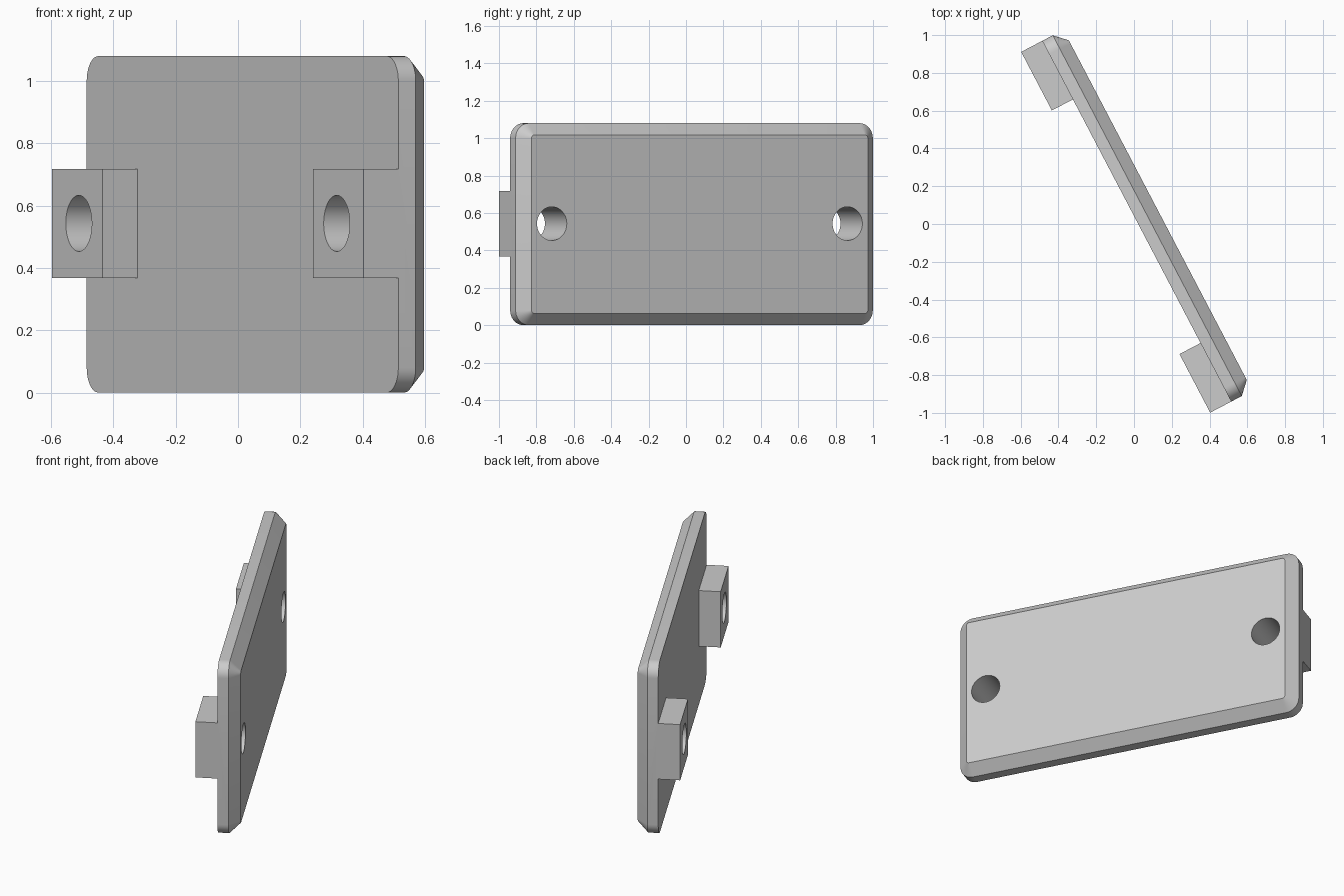
import bpy, bmesh, math
from mathutils import Matrix, Vector

cube = bpy.data.objects.get("Cube")
if cube:
    bpy.data.objects.remove(cube, do_unlink=True)

# Plate sizes, in its own frame: x along the plate, y through it, z up
LENGTH, HEIGHT, HALF = 2.156, 1.08, 0.063
CORNER, BLOCK, DEPTH = 0.08, 0.35, 0.126
HOLE_RADIUS, HOLE_INSET = 0.09, 0.186

grey = bpy.data.materials.new("plain grey")
grey.use_nodes = True
grey.diffuse_color = (0.6, 0.6, 0.6, 1)
grey.node_tree.nodes["Principled BSDF"].inputs["Base Color"].default_value = (0.6, 0.6, 0.6, 1)


def make_object(name, bm):
    bmesh.ops.recalc_face_normals(bm, faces=bm.faces)
    mesh = bpy.data.meshes.new(name)
    bm.to_mesh(mesh)
    bm.free()
    mesh.materials.append(grey)
    obj = bpy.data.objects.new(name, mesh)
    bpy.context.collection.objects.link(obj)
    return obj


def rounded_ring(bm, inset, y, steps=10):
    """Rounded rectangle outline, inset evenly all round."""
    radius = CORNER - inset
    verts = []
    for i, (sx, sz) in enumerate([(1, 1), (-1, 1), (-1, -1), (1, -1)]):
        cx, cz = sx * (LENGTH / 2 - CORNER), sz * (HEIGHT / 2 - CORNER)
        for k in range(steps + 1):
            a = math.pi / 2 * (i + k / steps)
            verts.append(bm.verts.new((cx + radius * math.cos(a), y,
                                       HEIGHT / 2 + cz + radius * math.sin(a))))
    return verts


# Plate with rounded corners and one bevelled face
bm = bmesh.new()
rings = [rounded_ring(bm, 0, 0), rounded_ring(bm, 0, HALF), rounded_ring(bm, HALF, 2 * HALF)]
for low, high in zip(rings, rings[1:]):
    for i in range(len(low)):
        j = (i + 1) % len(low)
        bm.faces.new((low[i], low[j], high[j], high[i]))
bm.faces.new(rings[0])
bm.faces.new(rings[-1])
plate = make_object("mounting_plate", bm)


def combine(tool, operation):
    mod = plate.modifiers.new("combine", "BOOLEAN")
    mod.operation, mod.solver, mod.object = operation, "EXACT", tool
    bpy.context.view_layer.update()
    with bpy.context.temp_override(object=plate, active_object=plate):
        bpy.ops.object.modifier_apply(modifier=mod.name)
    bpy.data.objects.remove(tool, do_unlink=True)


bpy.context.view_layer.objects.active = plate
# Square blocks, flush with the plate ends
for side in (-1, 1):
    bm = bmesh.new()
    centre = Vector((side * (LENGTH - BLOCK) / 2, -DEPTH / 2, HEIGHT / 2 + 0.003))
    bmesh.ops.create_cube(bm, size=1, matrix=Matrix.Translation(centre)
                          @ Matrix.Diagonal((BLOCK, DEPTH, BLOCK, 1)))
    combine(make_object("end_block", bm), "UNION")

# Round holes through blocks and plate
for side in (-1, 1):
    bm = bmesh.new()
    centre = Vector((side * (LENGTH / 2 - HOLE_INSET), 0, HEIGHT / 2 + 0.003))
    bmesh.ops.create_cone(bm, cap_ends=True, segments=48, radius1=HOLE_RADIUS,
                          radius2=HOLE_RADIUS, depth=1,
                          matrix=Matrix.Translation(centre) @ Matrix.Rotation(math.pi / 2, 4, "X"))
    cutter = make_object("hole_cutter", bm)
    cutter.hide_render = True
    combine(cutter, "DIFFERENCE")

# Turn the finished plate into its slanted position
plate.data.transform(Matrix.Translation((0.0145, 0.0147, 0))
                     @ Matrix.Rotation(math.radians(-62.35), 4, "Z"))
plate.select_set(True)
bpy.ops.object.shade_smooth_by_angle(angle=math.radians(25))
